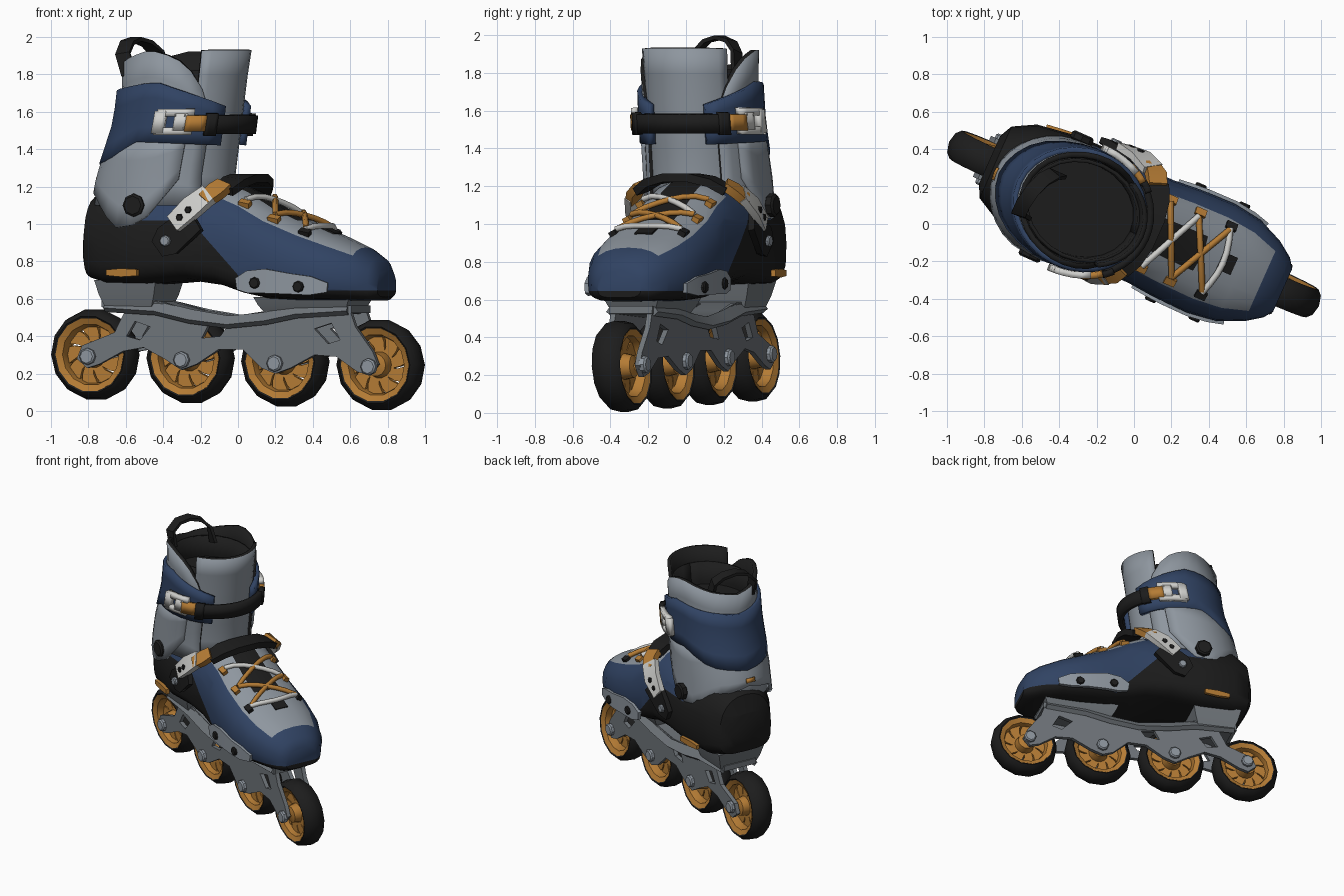
import bpy, bmesh
from math import sin, cos, pi, radians, copysign
from mathutils import Vector

if "Cube" in bpy.data.objects:
    bpy.data.objects.remove(bpy.data.objects["Cube"])
HEADING = radians(-24)          # the whole skate is turned about z
LEAN = .06                      # slight sideways lean of the wheels


def material(name, rgb):
    m = bpy.data.materials.new(name)
    m.use_nodes = True
    m.diffuse_color = (*rgb, 1)
    m.node_tree.nodes["Principled BSDF"].inputs["Base Color"].default_value = (*rgb, 1)
    return m


BLUE = material("navy blue", (.03, .056, .125))
GREY = material("light grey", (.27, .305, .345))
STEEL = material("frame grey", (.16, .178, .195))
BLACK = material("black", (.012, .012, .012))
ORANGE = material("orange", (.46, .2, .035))
WHITE = material("off white", (.62, .62, .6))


def finish(name, bm, mats, angle=35, recalc=True):
    """Turn a bmesh into a shaded object, turned to the skate's heading."""
    if recalc:
        bmesh.ops.recalc_face_normals(bm, faces=bm.faces)
    me = bpy.data.meshes.new(name)
    bm.to_mesh(me)
    bm.free()
    ob = bpy.data.objects.new(name, me)
    bpy.context.collection.objects.link(ob)
    for m in mats:
        me.materials.append(m)
    ob.rotation_euler.z = HEADING
    bpy.ops.object.select_all(action='DESELECT')
    ob.select_set(True)
    bpy.context.view_layer.objects.active = ob
    bpy.ops.object.shade_smooth_by_angle(angle=radians(angle))
    return ob


def lerp(table, x):
    """Interpolate rows of (key, values...) at key x."""
    if x <= table[0][0]:
        return table[0][1:]
    for a, b in zip(table, table[1:]):
        if x <= b[0]:
            t = (x - a[0]) / (b[0] - a[0])
            return tuple(p + (q - p) * t for p, q in zip(a[1:], b[1:]))
    return table[-1][1:]


def loft(bm, rings, closed=False):
    rings = [[bm.verts.new(p) for p in r] for r in rings]
    n = len(rings[0])
    for a, b in zip(rings, rings[1:] + rings[:1] if closed else rings[1:]):
        for i in range(n):
            bm.faces.new((a[i], a[(i + 1) % n], b[(i + 1) % n], b[i]))
    if not closed:
        bm.faces.new(rings[0][::-1])
        bm.faces.new(rings[-1])


def strap(name, pts, widths, thick, mat, ref=None, out=None):
    """Flat band along a path; it faces away from ref (v, z) or along out."""
    pts, rings = [Vector(p) for p in pts], []
    for i, p in enumerate(pts):
        t = (pts[min(i + 1, len(pts) - 1)] - pts[max(i - 1, 0)]).normalized()
        o = Vector(out) if out else Vector((0, p.y - ref[0], p.z - ref[1]))
        o = (o - t * o.dot(t)).normalized()
        s = t.cross(o) * widths[min(i, len(widths) - 1)] / 2
        e = o * thick / 2
        rings.append([p - s - e, p + s - e, p + s + e, p - s + e])
    bm = bmesh.new()
    loft(bm, rings)
    return finish(name, bm, [mat])


def knob(name, u, v, z, r, depth, mat, sides=10):
    bm = bmesh.new()
    loft(bm, [[(u + r * k * cos(2 * pi * i / sides), v + d * depth, z + r * k * sin(2 * pi * i / sides))
               for i in range(sides)] for d, k in ((-.5, .8), (-.3, 1), (.3, 1), (.5, .8))])
    return finish(name, bm, [mat])


def lathe(name, u, z, profile, mat, sides=14):
    bm, turns = bmesh.new(), [2 * pi * i / sides for i in range(sides)]
    loft(bm, [[(u + r * cos(a), v - LEAN * r * sin(a), z + r * sin(a)) for r, v in profile]
              for a in turns], closed=True)
    return finish(name, bm, [mat])


# Wheels: tyre, rim, hub and slanted spokes
AXLES = [(u, .274 - .033 * u) for u in (-.835, -.277, .277, .835)]
for n, (u, z) in enumerate(AXLES, 1):
    lathe(f"tyre_{n}", u, z, [(.19, -.068), (.208, -.082), (.234, -.056), (.247, 0),
                              (.234, .056), (.208, .082), (.19, .068)], BLACK)
    lathe(f"rim_{n}", u, z, [(.199, -.077), (.165, -.062), (.15, 0), (.165, .062), (.199, .077)], ORANGE)
    lathe(f"hub_{n}", u, z, [(.02, -.08), (.06, -.07), (.075, 0), (.06, .07), (.02, .08)], ORANGE)
    for k in range(9):
        a = 2 * pi * k / 9
        ring = [(u + r * cos(a + d), 0, z + r * sin(a + d)) for r, d in ((.05, 0), (.11, .2), (.17, .4))]
        strap(f"spoke_{n}_{k + 1}", ring, [.045, .065, .09], .035, ORANGE, out=(0, 1, .001))

# Frame: two pierced side plates, rails, deck, mounting blocks and axle bolts
OUTLINE = [(-.61, .53), (-.67, .42), (-.86, .35), (-.89, .28), (-.83, .23), (-.76, .25), (-.62, .32),
           (-.5, .34), (-.38, .28), (-.28, .22), (-.19, .25), (-.06, .33), (.08, .33), (.19, .23),
           (.27, .2), (.36, .23), (.5, .3), (.63, .29), (.75, .21), (.82, .19), (.87, .25), (.84, .32),
           (.74, .45), (.7, .56), (.35, .56), (.2, .53), (0, .5), (-.2, .53), (-.38, .58)]
WINDOWS = [[(-.6, .4), (-.52, .38), (-.46, .45), (-.55, .48)], [(-.16, .39), (-.05, .4), (-.02, .44), (-.12, .46)],
           [(.5, .44), (.58, .36), (.65, .38), (.6, .47)]]
for side, s in (("right", -1), ("left", 1)):
    bm = bmesh.new()
    edges = []
    for loop in [OUTLINE] + WINDOWS:
        vs = [bm.verts.new((u, s * .09, z)) for u, z in loop]
        edges += [bm.edges.new((vs[i - 1], vs[i])) for i in range(len(vs))]
    bmesh.ops.triangle_fill(bm, use_beauty=True, edges=edges)
    ext = bmesh.ops.extrude_face_region(bm, geom=bm.faces[:])
    bmesh.ops.translate(bm, vec=(0, s * .03, 0), verts=[v for v in ext["geom"] if isinstance(v, bmesh.types.BMVert)])
    finish(f"{side}_frame_plate", bm, [STEEL], 25)
    strap(f"{side}_frame_rail", [(u, s * .125, z) for u, z in ((-.72, .56), (-.42, .55), (-.22, .505), (0, .475),
                                                              (.22, .495), (.4, .53), (.7, .54))],
          [.05, .07, .07, .06, .06, .06, .04], .035, STEEL, out=(0, s, .8))
    for n, (u, z) in enumerate(AXLES, 1):
        knob(f"{side}_axle_bolt_{n}", u * .985, s * .125, z + s * .01, .045, .045, GREY, 8)
strap("frame_deck", [(-.74, 0, .575), (-.45, 0, .57), (-.25, 0, .52), (0, 0, .485), (.25, 0, .52), (.72, 0, .545)],
      [.26, .26, .22, .2, .23, .25], .04, STEEL, out=(0, 0, 1))
for name, u0, u1, z0, z1, w in (("heel_mount", -.74, -.42, .54, .7, .165), ("toe_mount", .18, .7, .52, .61, .14)):
    bm = bmesh.new()
    loft(bm, [[(u0 - g, -w - g, z), (u1 + g, -w - g, z), (u1 + g, w + g, z), (u0 - g, w + g, z)]
              for z, g in ((z0, -.03), ((z0 + z1) / 2, 0), (z1, .02))])
    finish(name, bm, [STEEL])

# Shoe shell: sections (position, half width, bottom, top) lofted heel to toe
SHOE = [(-.845, .14, .77, 1.02), (-.81, .21, .71, 1.15), (-.69, .275, .675, 1.22), (-.45, .31, .675, 1.22),
        (-.2, .31, .695, 1.22), (-.02, .3, .67, 1.23), (.1, .3, .63, 1.18), (.25, .313, .6, 1.09),
        (.45, .318, .59, 1.0), (.61, .295, .59, .935), (.75, .235, .59, .875), (.835, .175, .59, .82),
        (.87, .125, .61, .76)]


def shoe_ring(u, w, zb, zt, sides=24):
    zm, ring = zb + .4 * (zt - zb), []
    for i in range(sides):
        c, s = cos(2 * pi * i / sides), sin(2 * pi * i / sides)
        e, h = (.85, zt - zm) if s > 0 else (.5, zm - zb)
        ring.append((u, w * copysign(abs(c) ** e, c), zm + h * copysign(abs(s) ** e, s)))
    return ring


def shoe_top(u, v):
    w, zb, zt = lerp(SHOE, u)
    zm = zb + .4 * (zt - zb)
    return zm + (zt - zm) * (1 - (abs(v) / w) ** 2.35) ** .425


bm = bmesh.new()
loft(bm, [shoe_ring(*r) for r in SHOE])
for co, no in (((-.08, 0, .95), (1, 0, .95)), ((0, 0, 1.02), (0, 0, 1)), ((0, 0, .645), (0, 0, 1))):
    bmesh.ops.bisect_plane(bm, geom=bm.verts[:] + bm.edges[:] + bm.faces[:], plane_co=co, plane_no=no)
for f in bm.faces:
    u, v, z = f.calc_center_median()
    w, zb, zt = lerp(SHOE, u)
    if z < .645 or u < -.45 or (z < 1.02 and u < -.08 + (.95 - z) * .95):
        f.material_index = 1
    elif .0 < u < .76 and abs(v) < .74 * w and z > zb + .6 * (zt - zb):
        f.material_index = 1 if abs(v) < .35 * w and u < .4 else 2
finish("shoe_shell", bm, [BLUE, BLACK, GREY])
strap("toe_vent", [(u, .01, shoe_top(u, .01)) for u in (.5, .58)], [.1], .012, BLACK, out=(0, 0, 1))

# Cuff and liner: partial rings around one upright tube (height, centre, half length, half width)
TUBE = [(.95, -.415, .4, .31), (1.25, -.385, .37, .3), (1.55, -.31, .335, .293),
        (1.75, -.285, .335, .29), (1.95, -.267, .35, .3)]


def shell(name, a0, a1, low, high, grow, thick, mats, rows=5, steps=16):
    """Wall from angle a0 to a1 (0 = front); low and high are tables by angle from the back."""
    bm, cols = bmesh.new(), []
    for i in range(steps + 1):
        deg = a0 + (a1 - a0) * i / steps
        zs = [lerp(t, abs(deg - 180) if a1 > 180 else 180 - abs(deg))[0] for t in (low, high)]
        col = []
        for j in range(rows + 1):
            z = zs[0] + (zs[1] - zs[0]) * j / rows
            c, a, b = lerp(TUBE, z)
            col.append(bm.verts.new((c + (a + grow) * cos(radians(deg)), -.045 + (b + grow) * sin(radians(deg)), z)))
        cols.append(col)
    for p, q in zip(cols, cols[1:]):
        for j in range(rows):
            bm.faces.new((p[j], q[j], q[j + 1], p[j + 1]))
    ob = finish(name, bm, mats, 40, recalc=False)
    mod = ob.modifiers.new("thickness", 'SOLIDIFY')
    mod.thickness, mod.offset = thick, -1
    mod.material_offset = mod.material_offset_rim = len(mats) - 1
    return ob


shell("liner", 42, 318, [(0, 1.1)], [(0, 1.84), (35, 1.87), (75, 1.93), (100, 1.89), (122, 1.78), (138, 1.58)],
      .012, .03, [GREY, BLACK], 6, 24)
shell("tongue", -57, 57, [(0, 1.12)], [(0, 1.9), (135, 1.93)], -.004, .025, [GREY, BLACK], 6, 12)
shell("lining", 0, 360, [(0, 1.4)], [(0, 1.82)], -.022, .02, [BLACK], 3, 24)
bm = bmesh.new()
loft(bm, [[(-.29 + .31 * cos(pi * i / 12), -.045 + .27 * sin(pi * i / 12), z) for i in range(24)] for z in (1.6, 1.66)])
finish("footbed", bm, [BLACK])
shell("lower_cuff", 62, 298, [(0, 1.2), (40, 1.14), (70, .98), (90, 1.0), (118, 1.24)],
      [(0, 1.36), (60, 1.46), (118, 1.46)], .03, .03, [GREY], 4, 20)
shell("upper_cuff", 30, 330, [(0, 1.31), (45, 1.34), (75, 1.44), (150, 1.42)],
      [(0, 1.7), (50, 1.73), (85, 1.76), (150, 1.63)], .038, .035, [BLUE], 4, 24)
shell("heel_tab", 176, 188, [(0, 1.225)], [(0, 1.255)], .038, .01, [ORANGE], 1, 2)

# Ankle strap with a buckle on each side
shell("ankle_strap", -46, 46, [(0, 1.48)], [(0, 1.58)], .078, .035, [BLACK], 1, 12)
for side, s in (("right", -1), ("left", 1)):
    def band(name, a, b, z0, z1, grow, mat):
        lo, hi = sorted((s * a, s * b))
        shell(f"{side}_{name}", lo, hi, [(0, z0)], [(0, z1)], grow, .035, [mat], 1, 4)
    band("strap_clip", 40, 49, 1.47, 1.59, .085, BLACK)
    band("ankle_latch", 49, 65, 1.495, 1.58, .08, ORANGE)
    band("buckle_top", 59, 88, 1.575, 1.615, .075, WHITE)
    band("buckle_bottom", 59, 88, 1.475, 1.515, .075, WHITE)
    band("buckle_end", 81, 90, 1.485, 1.605, .075, WHITE)
    band("buckle_bar", 64, 74, 1.5, 1.59, .075, WHITE)

    # Instep strap: arm, ladder and latch on each side
    def run(name, pts, widths, thick, mat):
        strap(f"{side}_{name}", [(u, s * v, z) for u, v, z in pts], widths, thick, mat, ref=(0, .93))
    run("instep_arm", [(-.32, .33, .87), (-.26, .338, .91), (-.1, .335, 1.03)], [.1, .17, .16], .035, BLACK)
    run("instep_ladder", [(-.22, .352, 1.0), (-.12, .348, 1.085), (-.03, .31, 1.16)], [.1, .13, .12], .04, WHITE)
    run("instep_latch", [(-.05, .33, 1.125), (0, .29, 1.175), (.03, .24, 1.21)], [.08, .11, .1], .045, ORANGE)
    knob(f"{side}_instep_bolt", -.265, s * .36, .91, .03, .03, GREY, 8)
    for k, t in enumerate((.25, .65)):
        knob(f"{side}_ladder_slot_{k + 1}", -.21 + .13 * t, s * .37, 1.01 + .1 * t, .02, .02, BLACK, 6)

    # Side plate, its bolts, ankle pivot and heel patch
    strap(f"{side}_side_plate", [(u, s * v, z) for u, v, z in
                                 ((.13, .303, .68), (.2, .311, .69), (.3, .319, .695), (.45, .321, .68),
                                  (.56, .307, .67), (.65, .283, .66))], [.06, .12, .13, .11, .1, .05], .028, GREY, out=(0, s, 0))
    for k, (u, v, z) in enumerate(((.245, .326, .685), (.5, .326, .665))):
        knob(f"{side}_plate_bolt_{k + 1}", u, s * v, z, .031, .035, BLACK, 8)
    knob(f"{side}_ankle_pivot", -.44, s * .34 - .035, 1.1, .062, .05, BLACK, 8)
    strap(f"{side}_heel_patch", [(u, s * v, .74) for u, v in ((-.64, .285), (-.55, .296), (-.45, .306))],
          [.03, .045, .035], .025, ORANGE, out=(0, s, 0))
strap("instep_strap", [(.03, -.25, 1.18), (.055, -.17, 1.225), (.07, -.07, 1.245), (.07, .07, 1.245),
                       (.055, .17, 1.225), (.03, .25, 1.18)], [.11, .14, .15, .15, .14, .11], .045, BLACK, ref=(0, .93))

# Pull loop at the back of the liner
strap("pull_loop", [(-.55, -.2, 1.8), (-.585, -.2, 1.91), (-.585, -.14, 1.97), (-.57, -.06, 1.988),
                    (-.54, .02, 1.965), (-.5, .07, 1.91), (-.47, .08, 1.8)], [.08], .022, BLACK, ref=(-.06, 1.8))


# Laces and eyelets on the top of the shoe
def lace(name, ends, mat):
    cu = bpy.data.curves.new(name, 'CURVE')
    cu.dimensions, cu.bevel_depth, cu.bevel_resolution, cu.use_fill_caps = '3D', .017, 1, True
    (u0, v0), (u1, v1) = ends
    bow = .04 if u0 == u1 else 0
    sp = cu.splines.new('POLY')
    sp.points.add(6)
    for i, p in enumerate(sp.points):
        t = i / 6
        u, v = u0 + (u1 - u0) * t + bow * sin(pi * t), v0 + (v1 - v0) * t
        p.co = (u, v, shoe_top(u, v) + .02, 1)
    cu.materials.append(mat)
    ob = bpy.data.objects.new(name, cu)
    ob.rotation_euler.z = HEADING
    bpy.context.collection.objects.link(ob)


lace("toe_lace", ((.48, -.19), (.48, .19)), WHITE)
for s, far in ((-1, ORANGE), (1, WHITE)):
    lace(f"front_lace_{s + 2}", ((.48, s * .18), (.3, -s * .18)), ORANGE)
    lace(f"back_lace_{s + 2}", ((.3, s * .18), (.13, -s * .19)), far)
    for k, u in enumerate((.13, .3, .48)):
        z = shoe_top(u, .2)
        strap(f"eyelet_{s + 2}_{k + 1}", [(u - .03, s * .2, z + .012), (u + .03, s * .2, z)], [.04], .03,
              (ORANGE, ORANGE, BLACK)[k], out=(0, s * .5, 1))
